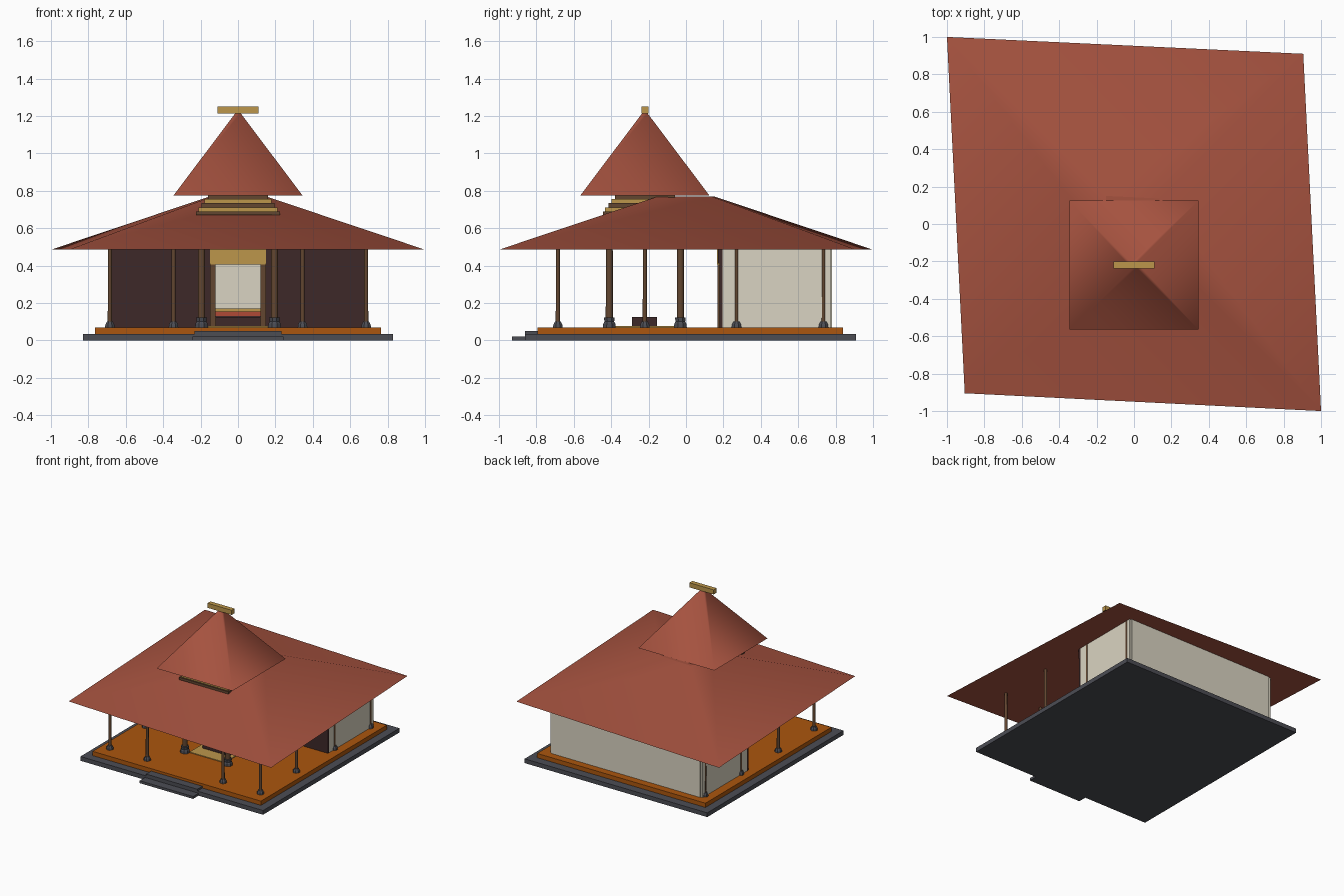
import bpy, bmesh, math

cube = bpy.data.objects.get("Cube")
if cube:
    bpy.data.objects.remove(cube)


def material(name, hex_code):
    rgb = [int(hex_code[i:i + 2], 16) / 255 for i in (0, 2, 4)]
    col = [c / 12.92 if c < 0.04 else ((c + 0.055) / 1.055) ** 2.4 for c in rgb] + [1]
    m = bpy.data.materials.new(name)
    m.use_nodes = True
    m.diffuse_color = col
    m.node_tree.nodes["Principled BSDF"].inputs["Base Color"].default_value = col
    return m


ROOF = material("terracotta", "A5523F")
GOLD = material("gold", "BC964B")
FLOOR = material("orange_tile", "AB560E")
STONE = material("slate_stone", "4C4D54")
WOOD = material("brown_wood", "624630")
DARK = material("dark_wood", "3D2828")
PLASTER = material("cream_plaster", "DAD4C2")
CUSHION = material("red_cloth", "B04A36")


def finish(name, bm, mat):
    bmesh.ops.recalc_face_normals(bm, faces=bm.faces)
    me = bpy.data.meshes.new(name)
    bm.to_mesh(me)
    bm.free()
    me.materials.append(mat)
    ob = bpy.data.objects.new(name, me)
    bpy.context.collection.objects.link(ob)
    return ob


def box(name, x, y, z, mat):
    """Box from (low, high) ranges on each axis."""
    bm = bmesh.new()
    bmesh.ops.create_cube(bm, size=1)
    for v in bm.verts:
        v.co = [r[0] if c < 0 else r[1] for c, r in zip(v.co, (x, y, z))]
    return finish(name, bm, mat)


def sym(half, centre=0):
    return (centre - half, centre + half)


def turned(name, x, y, profile, mat, sides=12):
    """Lathe of (radius, height) points standing at x, y."""
    bm = bmesh.new()
    rings = []
    for r, z in profile:
        rings.append([bm.verts.new((x + r * math.cos(a), y + r * math.sin(a), z))
                      for a in [2 * math.pi * (i + 0.5) / sides for i in range(sides)]])
    for low, high in zip(rings, rings[1:]):
        for i in range(sides):
            j = (i + 1) % sides
            f = bm.faces.new((low[i], low[j], high[j], high[i]))
            f.smooth = mat == WOOD
    bm.faces.new(rings[0])
    bm.faces.new(rings[-1])
    return finish(name, bm, mat)


def hip_roof(name, corners, top_scale, z, centre_y=0):
    """Four sided roof with softly shaded slopes and a flat underside."""
    bm = bmesh.new()
    low = [bm.verts.new((x, y + centre_y, z[0])) for x, y in corners]
    high = [bm.verts.new((x * top_scale, y * top_scale + centre_y, z[1])) for x, y in corners]
    for i in range(4):
        j = (i + 1) % 4
        bm.faces.new((low[i], low[j], high[j], high[i])).smooth = True
    bm.faces.new(low)
    bm.faces.new(high)
    return finish(name, bm, ROOF)


CY = -0.22      # centre of the upper roof and the hall
TOP = 0.487     # eave height
DECK = 0.07     # floor height

# Base, floor and entrance steps
box("stone_base", sym(0.83), (-0.86, 0.91), (0, 0.035), STONE)
box("floor_deck", sym(0.765), (-0.795, 0.84), (0.035, DECK), FLOOR)
box("lower_step", sym(0.243), (-0.93, -0.86), (0, 0.02), STONE)
box("upper_step", sym(0.233), (-0.86, -0.79), (0.035, 0.05), STONE)

# Roofs and ridge ornament
hip_roof("main_roof", [(-0.905, -0.905), (1, -1), (0.905, 0.91), (-1, 1)], 0.15, (0.485, 0.77))
s = 0.345
hip_roof("upper_roof", [(-s, -s), (s, -s), (s, s), (-s, s)], 0.04, (0.775, 1.215), CY)
box("ridge_ornament", sym(0.11), sym(0.019, CY), (1.212, 1.25), GOLD)

# Stepped frames between the two roofs
tiers = [(0.225, 0.67, 0.69, WOOD), (0.212, 0.69, 0.712, GOLD), (0.195, 0.712, 0.735, WOOD),
         (0.178, 0.735, 0.757, GOLD), (0.16, 0.757, 0.778, WOOD)]
for i, (h, z0, z1, mat) in enumerate(tiers):
    box(f"roof_tier_{i + 1}", sym(h), sym(h, CY), (z0, z1), mat)

# Outer posts on stone feet
outer = [(x, -0.685) for x in (-0.685, -0.345, 0.345, 0.685)]
outer += [(x, y) for x in (-0.685, 0.685) for y in (CY, 0.27, 0.735)]
for x, y in outer:
    turned("outer_post", x, y, [(0.012, DECK), (0.011, TOP)], WOOD)
    turned("outer_post_foot", x, y, [(0.028, DECK), (0.026, 0.085), (0.018, 0.1)], STONE, 8)

# Four main pillars on taller feet
for x in (-0.195, 0.195):
    for y in (-0.41, -0.03):
        turned("main_pillar", x, y, [(0.02, DECK), (0.019, TOP)], WOOD)
        turned("main_pillar_foot", x, y,
               [(0.037, DECK), (0.035, 0.09), (0.028, 0.1), (0.031, 0.122)], STONE, 8)

# Mat and low table in the open hall
box("hall_mat", sym(0.16), (-0.4, -0.04), (DECK, 0.076), GOLD)
box("low_table", sym(0.12), (-0.29, -0.155), (0.076, 0.125), DARK)

# Back room walls
for side in (-1, 1):
    xs = sorted((side * 0.67, side * 0.692))
    box("side_wall", xs, (0.195, 0.772), (DECK, TOP), PLASTER)
    xs = sorted((side * 0.12, side * 0.692))
    box("front_wall", xs, (0.18, 0.195), (DECK, TOP), DARK)
    xs = sorted((side * 0.12, side * 0.15))
    box("door_post", xs, (0.168, 0.18), (DECK, 0.407), WOOD)
box("back_wall", sym(0.675), (0.755, 0.78), (DECK, TOP), PLASTER)
box("front_beam", sym(0.692), (0.172, 0.195), (0.41, TOP), DARK)
box("door_lintel", sym(0.15), (0.165, 0.18), (0.405, TOP), GOLD)

# Bed inside the room
box("bed_frame", sym(0.2), (0.45, 0.72), (DECK, 0.13), DARK)
box("bed_mattress", sym(0.2), (0.45, 0.72), (0.13, 0.155), CUSHION)
box("bed_headboard", sym(0.2), (0.72, 0.745), (DECK, 0.172), GOLD)
